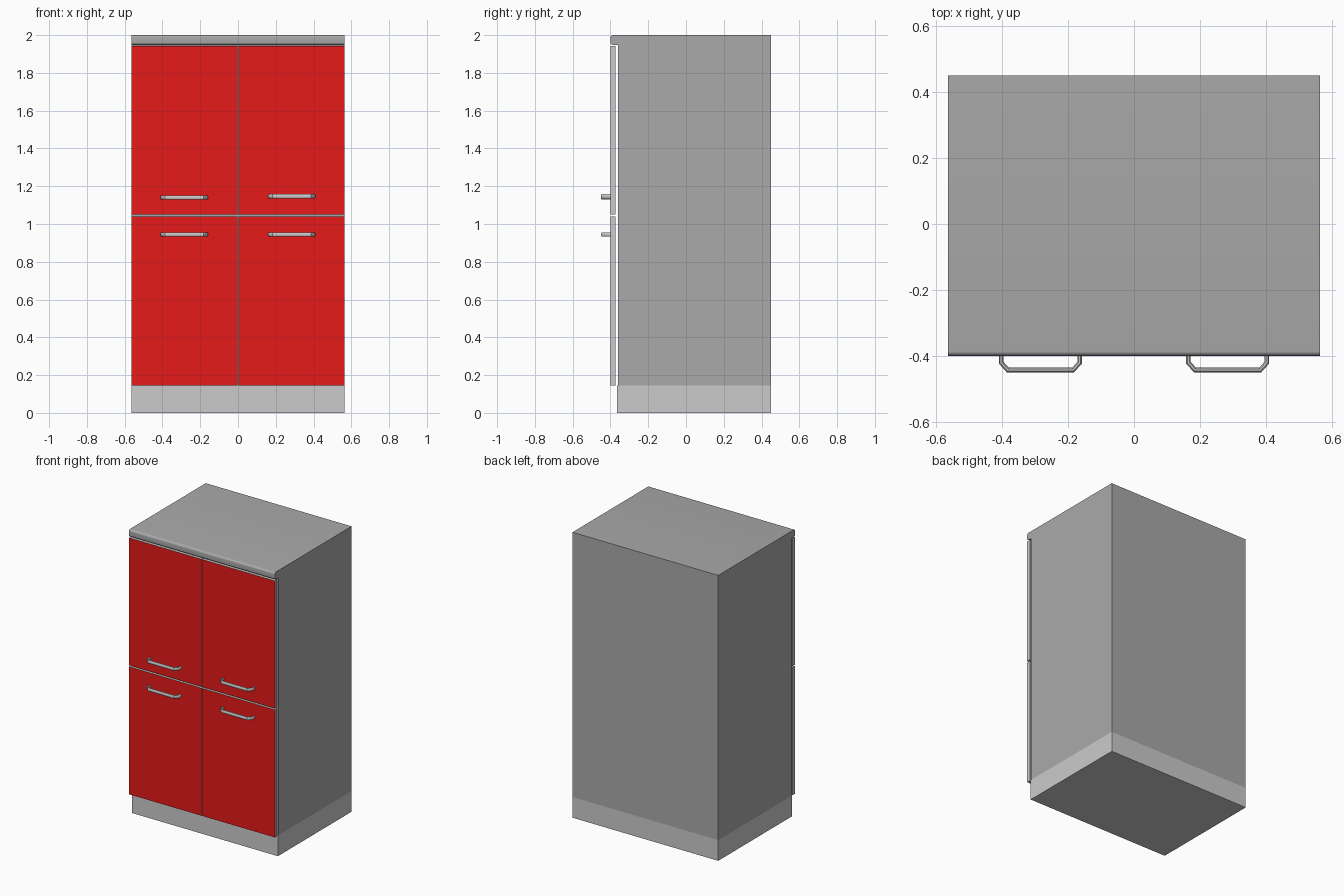
import bpy, bmesh, math
from mathutils import Vector

if "Cube" in bpy.data.objects:
    bpy.data.objects.remove(bpy.data.objects["Cube"])

W = 0.565          # half width
BACK = 0.45


def material(name, rgb):
    m = bpy.data.materials.new(name)
    m.diffuse_color = (*rgb, 1)
    m.use_nodes = True
    m.node_tree.nodes["Principled BSDF"].inputs["Base Color"].default_value = m.diffuse_color
    return m


RED = material("red", (0.8, 0.01, 0.01))
DARK = material("dark_grey", (0.4, 0.4, 0.4))
LIGHT = material("light_grey", (0.8, 0.8, 0.8))


def finish(name, bm, mats, smooth=False):
    bmesh.ops.recalc_face_normals(bm, faces=bm.faces)
    me = bpy.data.meshes.new(name)
    bm.to_mesh(me)
    bm.free()
    for m in mats:
        me.materials.append(m)
    ob = bpy.data.objects.new(name, me)
    bpy.context.collection.objects.link(ob)
    if smooth:
        bpy.context.view_layer.objects.active = ob
        ob.select_set(True)
        bpy.ops.object.shade_smooth_by_angle(angle=math.radians(40))
        ob.select_set(False)
    return ob


def box(name, lo, hi, mats, red_front=False):
    bm = bmesh.new()
    bmesh.ops.create_cube(bm, size=1)
    for v in bm.verts:
        v.co = [lo[i] if v.co[i] < 0 else hi[i] for i in range(3)]
    bm.normal_update()
    if red_front:
        for f in bm.faces:
            f.material_index = 1 if f.normal.y < -0.9 else 0
    return finish(name, bm, mats)


# Plinth
box("plinth", (-W, -0.365, 0), (W, BACK, 0.145), [LIGHT])

# Carcass: side profile with a rounded overhanging lip, extruded across
R = 0.014
profile = [(BACK, 0.145), (BACK, 2.0)]
for cz, a0 in ((2.0 - R, 90), (1.948 + R, 180)):
    for i in range(7):
        a = math.radians(a0 + 15 * i)
        profile.append((-0.40 + R + R * math.cos(a), cz + R * math.sin(a)))
profile += [(-0.36, 1.948), (-0.36, 0.145)]
bm = bmesh.new()
face = bm.faces.new([bm.verts.new((-W, y, z)) for y, z in profile])
ext = bmesh.ops.extrude_face_region(bm, geom=[face])
bmesh.ops.translate(bm, vec=(2 * W, 0, 0),
                    verts=[g for g in ext["geom"] if isinstance(g, bmesh.types.BMVert)])
finish("carcass", bm, [DARK], smooth=True)


# Handle: octagonal flattened bar swept along a chamfered bracket path
def handle(name, cx, z):
    half = [(0.119, -0.392), (0.119, -0.421), (0.099, -0.443)]
    path = [Vector((-x, y)) for x, y in half] + [Vector(p) for p in reversed(half)]
    bm = bmesh.new()
    rings = []
    for i, p in enumerate(path):
        d0 = (p - path[i - 1]).normalized() if i else (path[1] - p).normalized()
        d1 = (path[i + 1] - p).normalized() if i < len(path) - 1 else d0
        t = (d0 + d1).normalized()
        n = Vector((-t.y, t.x)) / t.dot(d0)      # mitred side direction
        ring = []
        for k in range(8):
            a = math.radians(22.5 + 45 * k)
            q = p + n * 0.0075 * math.cos(a)
            ring.append(bm.verts.new((cx + q.x, q.y, z + 0.012 * math.sin(a))))
        rings.append(ring)
    for a, b in zip(rings, rings[1:]):
        for k in range(8):
            bm.faces.new((a[k], a[k - 1], b[k - 1], b[k]))
    bm.faces.new(rings[0])
    bm.faces.new(rings[-1])
    finish(name, bm, [LIGHT], smooth=True)


# Doors and their handles
for side, s in (("left", -1), ("right", 1)):
    x0, x1 = sorted((s * 0.002, s * W))
    for level, z0, z1, hz in (("lower", 0.145, 1.039, 0.945),
                              ("upper", 1.049, 1.942, 1.147 if s > 0 else 1.14)):
        box(f"{level}_{side}_door", (x0, -0.40, z0), (x1, -0.374, z1),
            [LIGHT, RED], red_front=True)
        handle(f"{level}_{side}_handle", s * 0.284, hz)
